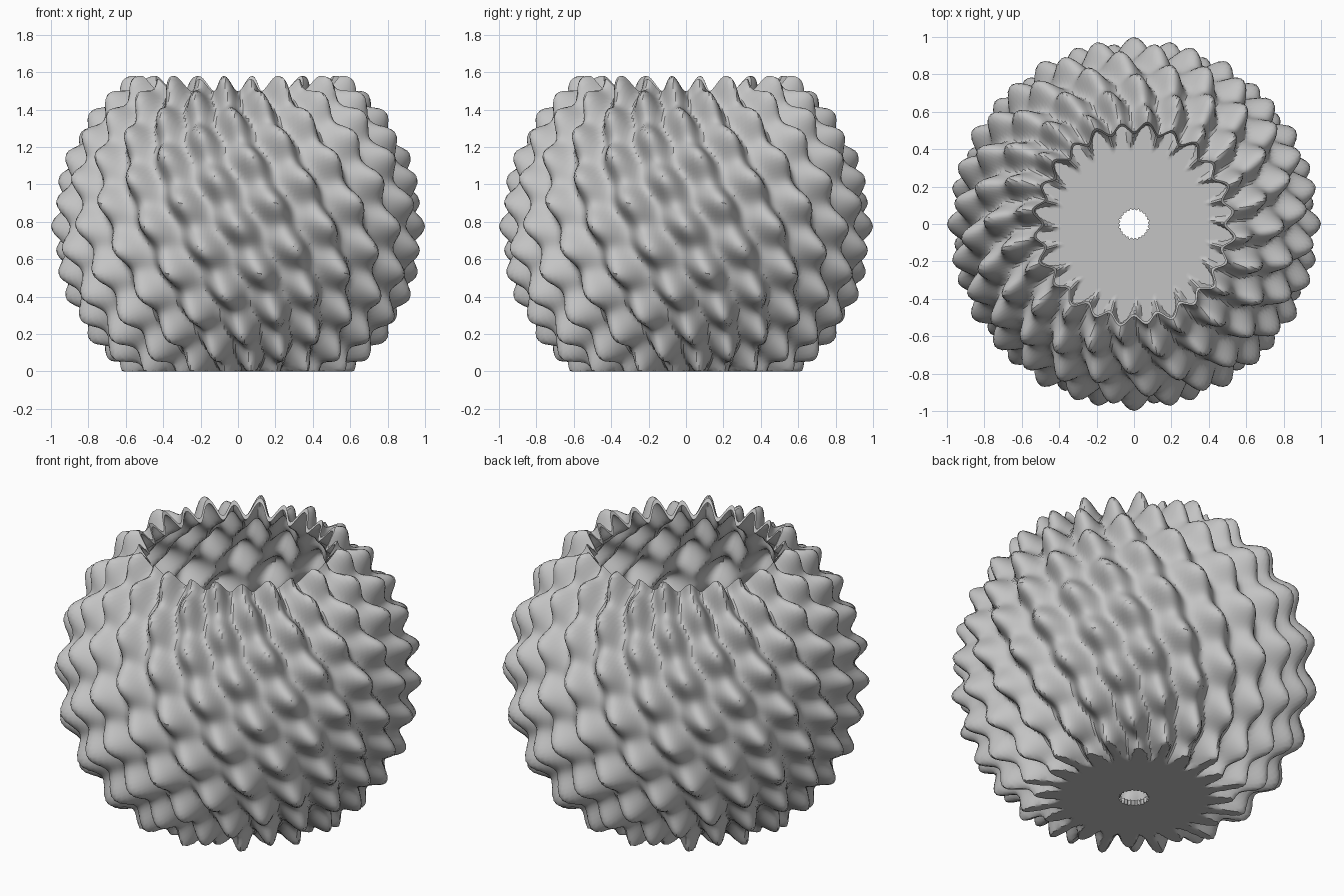
import bpy, bmesh, math
from math import sin, cos, radians

# Remove the default cube
cube = bpy.data.objects.get("Cube")
if cube:
    bpy.data.objects.remove(cube, do_unlink=True)

RADIUS = 0.92        # mean radius of the round body
CENTRE = 0.776       # height of its centre
RIDGES = 24          # twisted ridges around the body
RIDGE_DEPTH = 0.045
BUMP_DEPTH = 0.035   # staggered bumps along each ridge
TWIST = radians(30)  # turn per unit of height
WALL = 0.025
FLOOR = 0.03
LOW, HIGH = radians(-85), radians(55.6)   # drain hole and open rim
COLUMNS, ROWS = 288, 116


def surface_point(lat, lon, radius, lowest):
    """Point on the rippled sphere, flattened below the given height."""
    u = lon + TWIST * RADIUS * sin(lat)
    ridge = RIDGE_DEPTH * cos(RIDGES * u)
    bump = BUMP_DEPTH * cos(RIDGES * lat) * cos(RIDGES / 2 * u)
    r = radius + ridge + bump
    z = CENTRE + r * sin(lat)
    return (r * cos(lat) * cos(lon), r * cos(lat) * sin(lon), max(z, lowest))


# Closed profile: up the outside, over the rim, down the inside
lats = [LOW + (HIGH - LOW) * i / ROWS for i in range(ROWS + 1)]
profile = [(lat, RADIUS, 0.0) for lat in lats]
profile += [(lat, RADIUS - WALL, FLOOR) for lat in reversed(lats)]

bm = bmesh.new()
rings = []
for lat, radius, lowest in profile:
    rings.append([bm.verts.new(surface_point(lat, math.tau * j / COLUMNS, radius, lowest))
                  for j in range(COLUMNS)])

# Join neighbouring rings, the last one closing on the first at the drain hole
for i, ring in enumerate(rings):
    above = rings[(i + 1) % len(rings)]
    for j in range(COLUMNS):
        k = (j + 1) % COLUMNS
        bm.faces.new((ring[j], ring[k], above[k], above[j]))
bmesh.ops.recalc_face_normals(bm, faces=bm.faces)

mesh = bpy.data.meshes.new("rippled_pot")
bm.to_mesh(mesh)
bm.free()
pot = bpy.data.objects.new("rippled_pot", mesh)
bpy.context.collection.objects.link(pot)

# Plain grey material
grey = bpy.data.materials.new("light_grey")
grey.use_nodes = True
colour = (0.55, 0.55, 0.55, 1)
grey.diffuse_color = colour
for node in grey.node_tree.nodes:
    if node.type == 'BSDF_PRINCIPLED':
        node.inputs["Base Color"].default_value = colour
mesh.materials.append(grey)

# Smooth ripples with crisp rim, floor and base edges
bpy.ops.object.select_all(action='DESELECT')
pot.select_set(True)
bpy.context.view_layer.objects.active = pot
bpy.ops.object.shade_smooth_by_angle(angle=radians(35))
